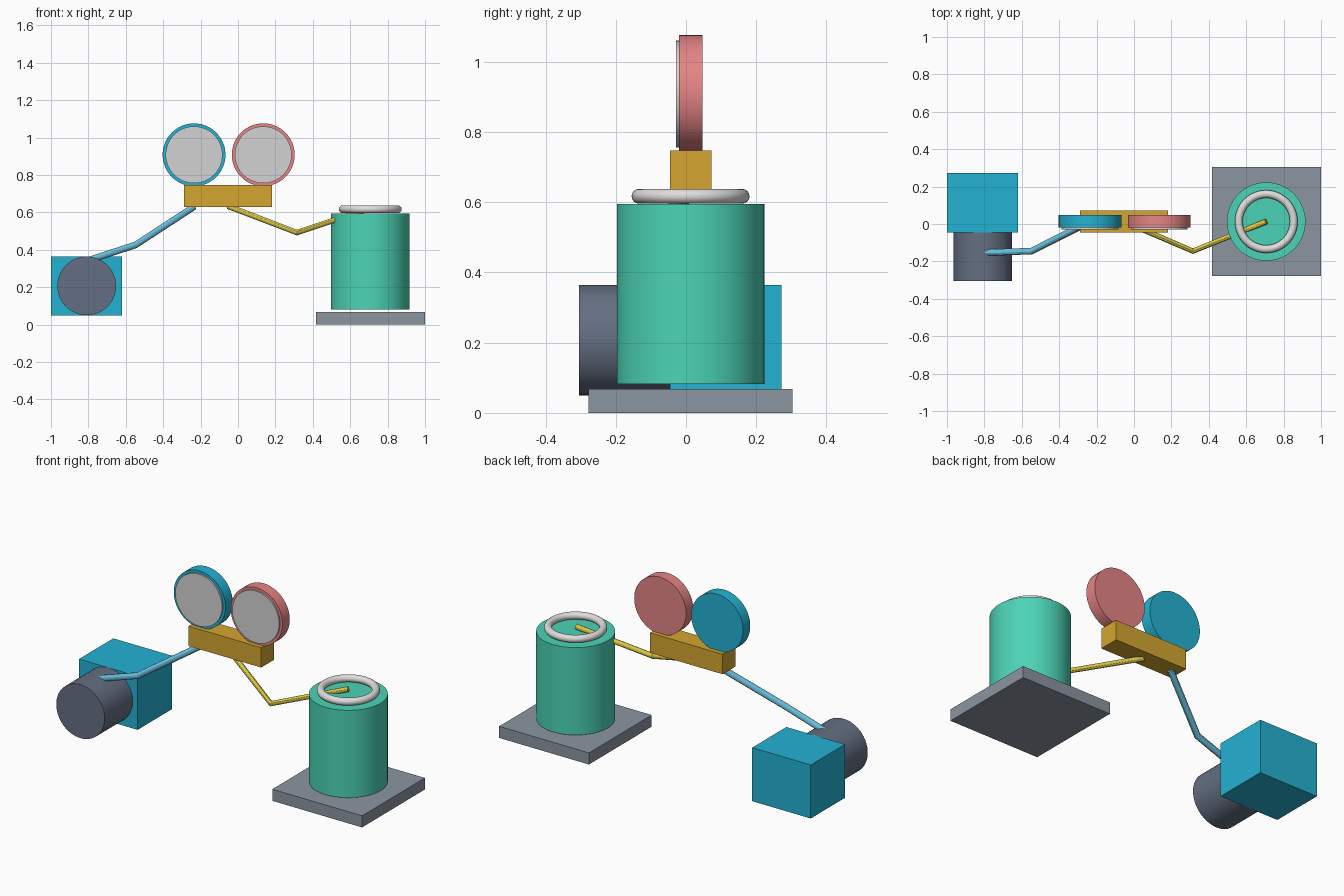
import bpy
from math import pi

cube = bpy.data.objects.get("Cube")
if cube:
    bpy.data.objects.remove(cube, do_unlink=True)


def material(name, r, g, b):
    """Flat material from 0-255 display values, stored as linear."""
    def lin(v):
        v /= 255
        return v / 12.92 if v < 0.04 else ((v + 0.055) / 1.055) ** 2.4
    m = bpy.data.materials.new(name)
    m.use_nodes = True
    colour = (lin(r), lin(g), lin(b), 1)
    m.diffuse_color = colour
    m.node_tree.nodes["Principled BSDF"].inputs["Base Color"].default_value = colour
    return m


teal = material("teal", 76, 212, 182)
blue = material("blue", 36, 178, 211)
red = material("soft red", 229, 132, 132)
gold = material("gold", 212, 165, 48)
slate = material("slate", 100, 111, 130)
grey = material("base grey", 139, 149, 161)
sky = material("pipe blue", 106, 190, 220)
yellow = material("pipe yellow", 222, 202, 72)
white = material("ring white", 224, 222, 220)
pale = material("dial grey", 212, 212, 212)


def finish(name, mat, smooth=True):
    ob = bpy.context.object
    ob.name = name
    ob.data.materials.append(mat)
    if smooth:
        bpy.ops.object.shade_smooth_by_angle()
    return ob


def box(name, mat, low, high):
    centre = [(a + b) / 2 for a, b in zip(low, high)]
    bpy.ops.mesh.primitive_cube_add(size=1, location=centre)
    bpy.context.object.scale = [b - a for a, b in zip(low, high)]
    bpy.ops.object.transform_apply(location=False, rotation=False, scale=True)
    return finish(name, mat, False)


def upright_drum(name, mat, x, y, z0, z1, radius):
    bpy.ops.mesh.primitive_cylinder_add(vertices=64, radius=radius, depth=z1 - z0,
                                        location=(x, y, (z0 + z1) / 2))
    return finish(name, mat)


def facing_drum(name, mat, x, z, y0, y1, radius):
    bpy.ops.mesh.primitive_cylinder_add(vertices=64, radius=radius, depth=y1 - y0,
                                        location=(x, (y0 + y1) / 2, z),
                                        rotation=(pi / 2, 0, 0))
    return finish(name, mat)


def pipe(name, mat, points, radius):
    curve = bpy.data.curves.new(name, "CURVE")
    curve.dimensions = "3D"
    curve.bevel_depth = radius
    curve.bevel_resolution = 4
    curve.use_fill_caps = True
    spline = curve.splines.new("POLY")
    spline.points.add(len(points) - 1)
    for p, co in zip(spline.points, points):
        p.co = (*co, 1)
    ob = bpy.data.objects.new(name, curve)
    bpy.context.collection.objects.link(ob)
    bpy.ops.object.select_all(action="DESELECT")
    ob.select_set(True)
    bpy.context.view_layer.objects.active = ob
    bpy.ops.object.convert(target="MESH")
    return finish(name, mat)


# Tank on its plinth, with a collar ring on the lid
box("tank_base", grey, (0.417, -0.278, 0), (1.0, 0.304, 0.068))
upright_drum("tank", teal, 0.707, 0.013, 0.082, 0.595, 0.21)
bpy.ops.mesh.primitive_torus_add(major_radius=0.147, minor_radius=0.021,
                                 major_segments=64, minor_segments=16,
                                 location=(0.707, 0.013, 0.617))
finish("lid_ring", white)

# Pump block and motor
box("pump_block", blue, (-1.0, -0.045, 0.05), (-0.62, 0.272, 0.364))
facing_drum("motor", slate, -0.809, 0.207, -0.305, -0.045, 0.157)

# Manifold with two gauges
box("manifold", gold, (-0.289, -0.045, 0.63), (0.182, 0.073, 0.747))
for side, x, mat in (("right", -0.235, blue), ("left", 0.135, red)):
    facing_drum(side + "_gauge", mat, x, 0.908, -0.02, 0.047, 0.168)
    facing_drum(side + "_dial", pale, x, 0.908, -0.029, -0.02, 0.152)

# Connecting pipes
pipe("pump_pipe", sky,
     [(-0.235, 0.013, 0.63), (-0.548, -0.145, 0.426), (-0.79, -0.153, 0.347)], 0.018)
pipe("tank_pipe", yellow,
     [(-0.053, 0.013, 0.633), (0.315, -0.145, 0.492), (0.707, 0.013, 0.622)], 0.015)
